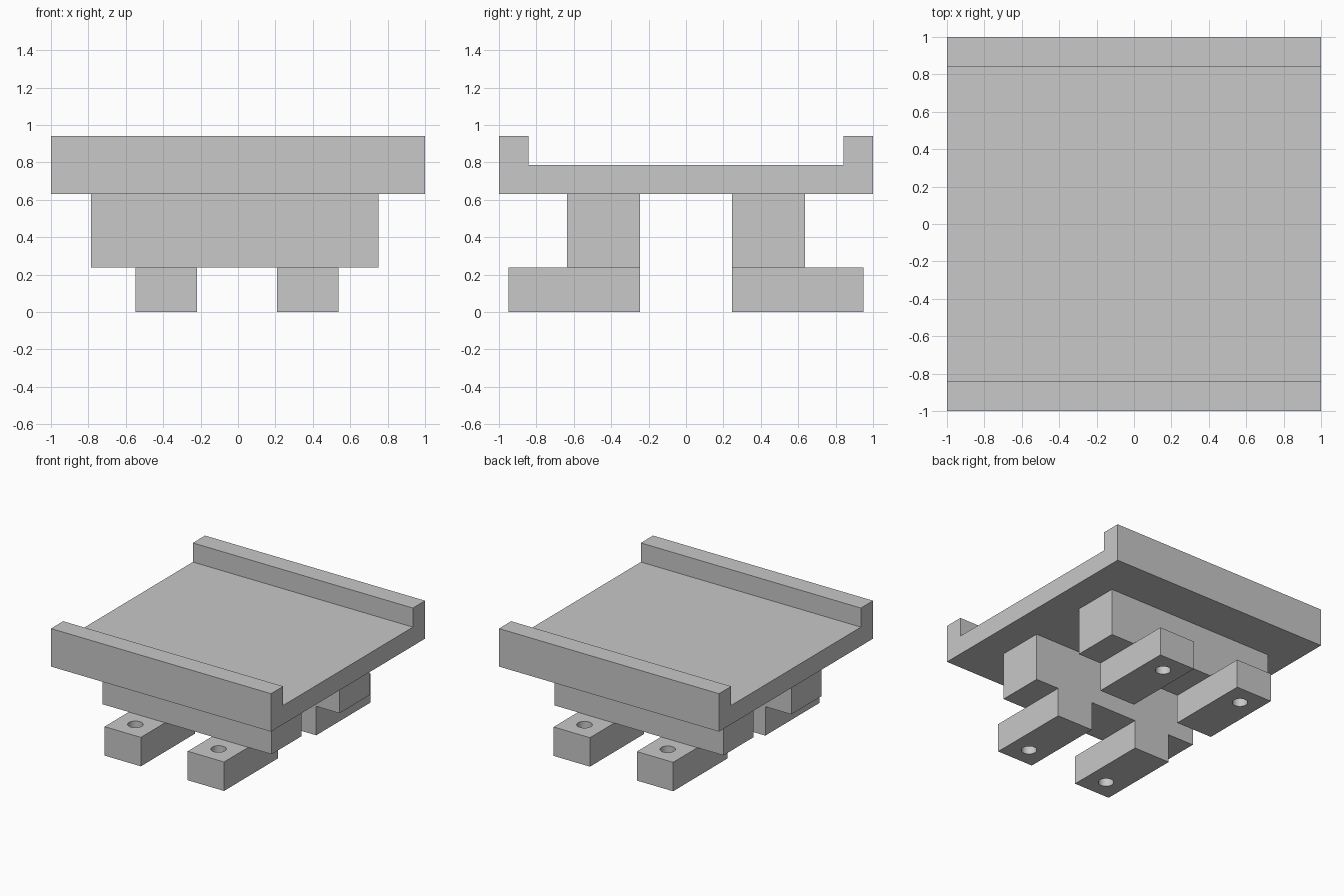
import bpy
import bmesh
from mathutils import Vector

cube = bpy.data.objects.get("Cube")
if cube:
    bpy.data.objects.remove(cube, do_unlink=True)

# Single grey finish
grey = bpy.data.materials.new("light_grey")
grey.use_nodes = True
colour = (0.58, 0.58, 0.58, 1)
grey.diffuse_color = colour
grey.node_tree.nodes["Principled BSDF"].inputs["Base Color"].default_value = colour


def extrude(name, points, direction):
    """Solid made by sweeping a closed polygon along a direction."""
    bm = bmesh.new()
    face = bm.faces.new([bm.verts.new(p) for p in points])
    swept = bmesh.ops.extrude_face_region(bm, geom=[face], use_keep_orig=True)
    moved = [v for v in swept["geom"] if isinstance(v, bmesh.types.BMVert)]
    bmesh.ops.translate(bm, verts=moved, vec=Vector(direction))
    bmesh.ops.recalc_face_normals(bm, faces=bm.faces)
    mesh = bpy.data.meshes.new(name)
    bm.to_mesh(mesh)
    bm.free()
    mesh.materials.append(grey)
    obj = bpy.data.objects.new(name, mesh)
    bpy.context.collection.objects.link(obj)
    return obj


def box(name, x, y, z):
    corners = [(x[0], y[0], z[0]), (x[1], y[0], z[0]),
               (x[1], y[1], z[0]), (x[0], y[1], z[0])]
    return extrude(name, corners, (0, 0, z[1] - z[0]))


def drill(obj, x, y, radius):
    """Vertical through hole with a smooth wall."""
    bpy.ops.mesh.primitive_cylinder_add(vertices=32, radius=radius, depth=1,
                                        location=(x, y, 0.1))
    cutter = bpy.context.object
    cutter.hide_render = True
    cutter.data.materials.append(grey)
    cut = obj.modifiers.new("bolt_hole", "BOOLEAN")
    cut.operation = "DIFFERENCE"
    cut.solver = "EXACT"
    cut.object = cutter
    bpy.ops.object.select_all(action="DESELECT")
    obj.select_set(True)
    bpy.context.view_layer.objects.active = obj
    bpy.ops.object.modifier_apply(modifier=cut.name)
    bpy.data.objects.remove(cutter, do_unlink=True)
    bpy.ops.object.shade_smooth_by_angle()


# Top plate with a raised lip along front and back
FOOT_TOP, PLATE_LOW, PLATE_TOP, LIP_TOP = 0.238, 0.63, 0.785, 0.942
LIP = 0.842
profile = [(-1, PLATE_LOW), (1, PLATE_LOW), (1, LIP_TOP), (LIP, LIP_TOP),
           (LIP, PLATE_TOP), (-LIP, PLATE_TOP), (-LIP, LIP_TOP), (-1, LIP_TOP)]
extrude("top_plate", [(-1, y, z) for y, z in profile], (2, 0, 0))

# Two cross beams, each carried on two drilled feet
for end, s in (("front", -1), ("back", 1)):
    box(end + "_beam", (-0.785, 0.75), sorted((s * 0.247, s * 0.635)),
        (FOOT_TOP, PLATE_LOW))
    for side, x in (("right", -0.383), ("left", 0.373)):
        foot = box(f"{end}_{side}_foot", (x - 0.165, x + 0.165),
                   sorted((s * 0.247, s * 0.95)), (0, FOOT_TOP))
        drill(foot, x, s * 0.785, 0.058)
